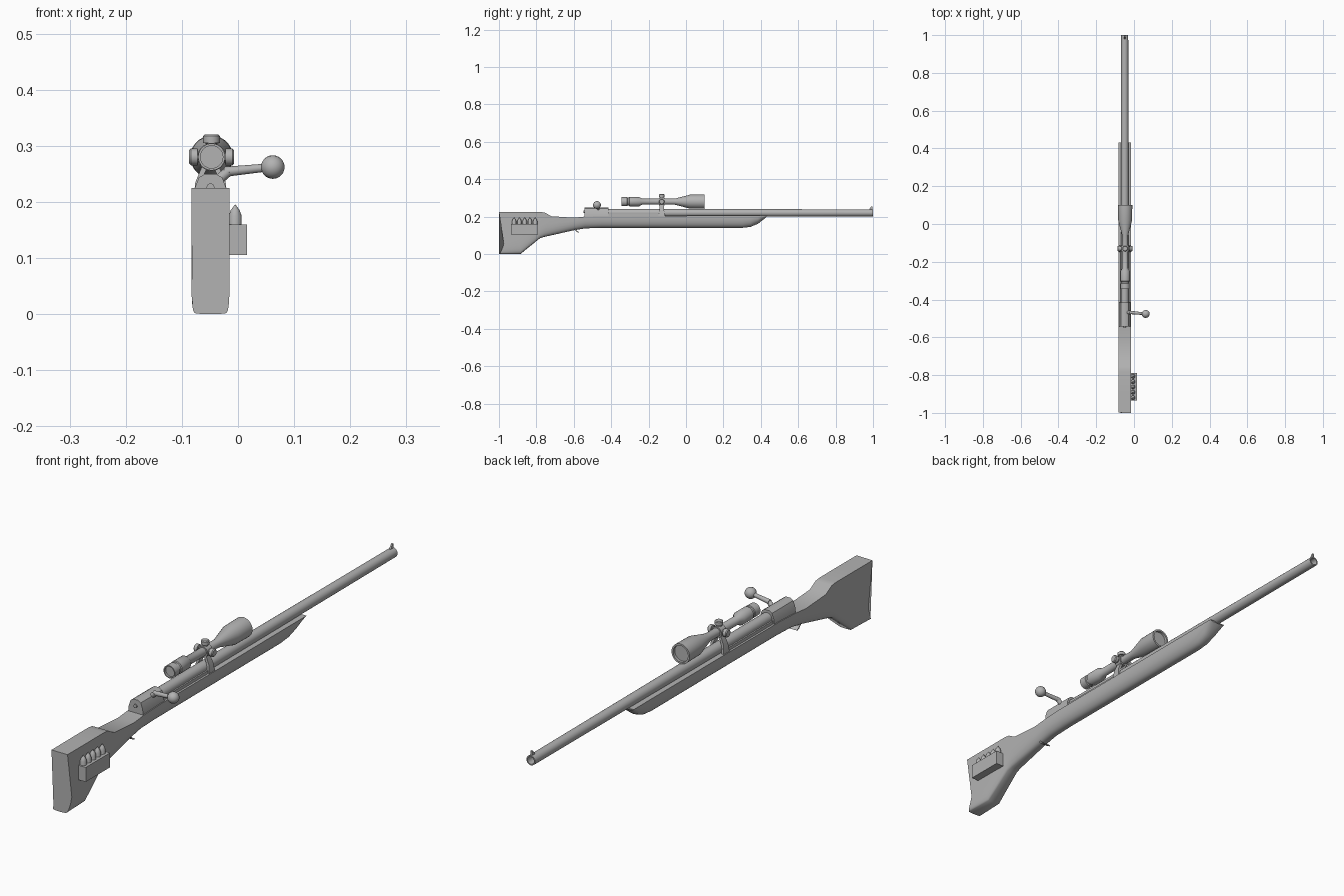
import bpy, bmesh, math
from mathutils import Vector

cube = bpy.data.objects.get("Cube")
if cube:
    bpy.data.objects.remove(cube)

CX = -0.049          # centre line of the gun body
grey = bpy.data.materials.new("plain grey")
grey.use_nodes = True
colour = (0.45, 0.45, 0.45, 1)
grey.diffuse_color = colour
grey.node_tree.nodes["Principled BSDF"].inputs["Base Color"].default_value = colour


def finish(name, bm, angle=35):
    bmesh.ops.recalc_face_normals(bm, faces=bm.faces)
    mesh = bpy.data.meshes.new(name)
    bm.to_mesh(mesh)
    bm.free()
    mesh.materials.append(grey)
    ob = bpy.data.objects.new(name, mesh)
    bpy.context.collection.objects.link(ob)
    bpy.ops.object.select_all(action='DESELECT')
    ob.select_set(True)
    bpy.context.view_layer.objects.active = ob
    bpy.ops.object.shade_smooth_by_angle(angle=math.radians(angle))
    return ob


def loft(name, rings, angle=35):
    """Skin closed rings of points and cap both ends."""
    bm = bmesh.new()
    loops = [[bm.verts.new(p) for p in ring] for ring in rings]
    n = len(loops[0])
    for a, b in zip(loops, loops[1:]):
        for i in range(n):
            j = (i + 1) % n
            bm.faces.new((a[i], a[j], b[j], b[i]))
    bm.faces.new(loops[0])
    bm.faces.new(loops[-1])
    return finish(name, bm, angle)


def turned(name, origin, axis, profile, sides=20):
    """Turn (distance, radius) pairs about an axis."""
    origin, axis = Vector(origin), Vector(axis).normalized()
    q = Vector((0, 0, 1)).rotation_difference(axis)
    rings = []
    for d, r in profile:
        rings.append([origin + q @ Vector((r * math.cos(2 * math.pi * i / sides),
                                           r * math.sin(2 * math.pi * i / sides), d))
                      for i in range(sides)])
    return loft(name, rings)


def box(name, lo, hi):
    x0, y0, z0 = lo
    x1, y1, z1 = hi
    return loft(name, [[(x0, y, z0), (x1, y, z0), (x1, y, z1), (x0, y, z1)] for y in (y0, y1)])


# Stock: y, top, bottom, squareness of the underside
sections = [(-1, .225, 0, 12), (-.885, .225, 0, 8), (-.78, .225, .085, 5),
            (-.755, .222, .092, 4), (-.72, .202, .1, 3.5), (-.6, .194, .127, 2.5),
            (-.54, .2, .137, 2.3), (-.45, .204, .14, 2.3), (.3, .205, .14, 2.3),
            (.345, .205, .145, 2.3), (.385, .205, .162, 2.3), (.415, .205, .185, 2.3),
            (.432, .205, .2, 2.3)]
rings = []
for k, (y, top, bottom, square) in enumerate(sections):
    ring = []
    for i in range(17):
        a = math.pi * i / 16
        c, s = math.cos(a), math.sin(a)
        x = math.copysign(abs(c) ** (2 / square), c) * .034
        z = top - (top - bottom) * abs(s) ** (2 / square)
        # hollow curve of the butt end
        t = (z - bottom) / (top - bottom)
        hollow = .034 * math.sin(math.pi * t) ** .7 if k == 0 and 0 < t < 1 else 0
        ring.append((CX + x, y + hollow, z))
    rings.append(ring)
loft("stock", rings, 40)

# Barrel with open muzzle and front sight
turned("barrel", (CX, 0, .22), (0, 1, 0),
       [(-.42, .021), (-.1, .021), (1, .0185), (1, .014), (.95, .014)])
loft("front_sight", [[(x, .978, .236), (x, .998, .236), (x, .996, .255), (x, .991, .255)]
                     for x in (CX - .003, CX + .003)])

# Receiver: domed rear housing, lower body and bolt
dome = [(-.031, .198), (-.029, .222), (-.021, .243), (-.01, .25),
        (.01, .25), (.021, .243), (.029, .222), (.031, .198)]
loft("receiver_rear", [[(CX + x, y, z) for x, z in dome] for y in (-.543, -.415)])
box("receiver_body", (CX - .026, -.42, .198), (CX + .026, -.13, .216))
turned("bolt_end", (CX, -.547, .226), (0, 1, 0), [(0, .007), (.01, .007)], 12)

# Bolt handle
turned("bolt_handle_root", (CX + .006, -.467, .232), (.03, -.003, .026),
       [(0, .009), (.035, .009)], 12)
turned("bolt_handle", (CX + .025, -.468, .2535), (.09, -.008, .009),
       [(0, .009), (.08, .007)], 12)
turned("bolt_knob", (.062, -.476, .262), (1, 0, 0),
       [(.021 * math.cos(a), max(.021 * math.sin(a), .0003))
        for a in (math.pi * i / 12 for i in range(13))])

# Scope: both lenses sit slightly inside their rims
turned("scope", (CX + .002, 0, .28), (0, 1, 0),
       [(-.337, .02), (-.345, .02), (-.345, .024), (-.315, .024), (-.313, .021), (-.305, .021),
        (-.303, .025), (-.25, .025), (-.235, .016), (-.06, .016), (.02, .037),
        (.1, .038), (.1, .031), (.09, .031)], 28)

# Scope mount: ring, turrets and two splayed legs
SY = -.13
turned("mount_ring", (CX + .002, SY, .28), (0, 1, 0), [(-.015, .021), (.015, .021)])
for name, axis in (("top_turret", (0, 0, 1)), ("left_turret", (1, 0, 0)),
                   ("right_turret", (-1, 0, 0))):
    turned(name, (CX + .002, SY, .28), axis,
           [(0, .01), (.024, .01), (.025, .015), (.037, .015), (.04, .012)], 14)
for side, name in ((1, "left_mount_leg"), (-1, "right_mount_leg")):
    loft(name, [[(CX + side * (c - .005), SY - h, z), (CX + side * (c + .005), SY - h, z),
                 (CX + side * (c + .005), SY + h, z), (CX + side * (c - .005), SY + h, z)]
                for c, h, z in ((.026, .018, .2), (.022, .013, .235), (.009, .011, .266))])

# Cartridge holder and its five rounds
box("cartridge_holder", (-.018, -.935, .105), (.016, -.79, .16))
for i in range(5):
    turned(f"cartridge_{i + 1}", (-.005, -.919 + i * .0282, .13), (0, 0, 1),
           [(0, .0115), (.045, .0115), (.055, .008), (.065, .0005)], 12)

# Trigger: thin curved blade
curve = [(-.6, .14), (-.594, .128), (-.586, .12), (-.576, .115)]
outline = curve + [(y + .005, z + .002) for y, z in reversed(curve)]
loft("trigger", [[(x, y, z) for y, z in outline] for x in (CX - .016, CX + .016)])
